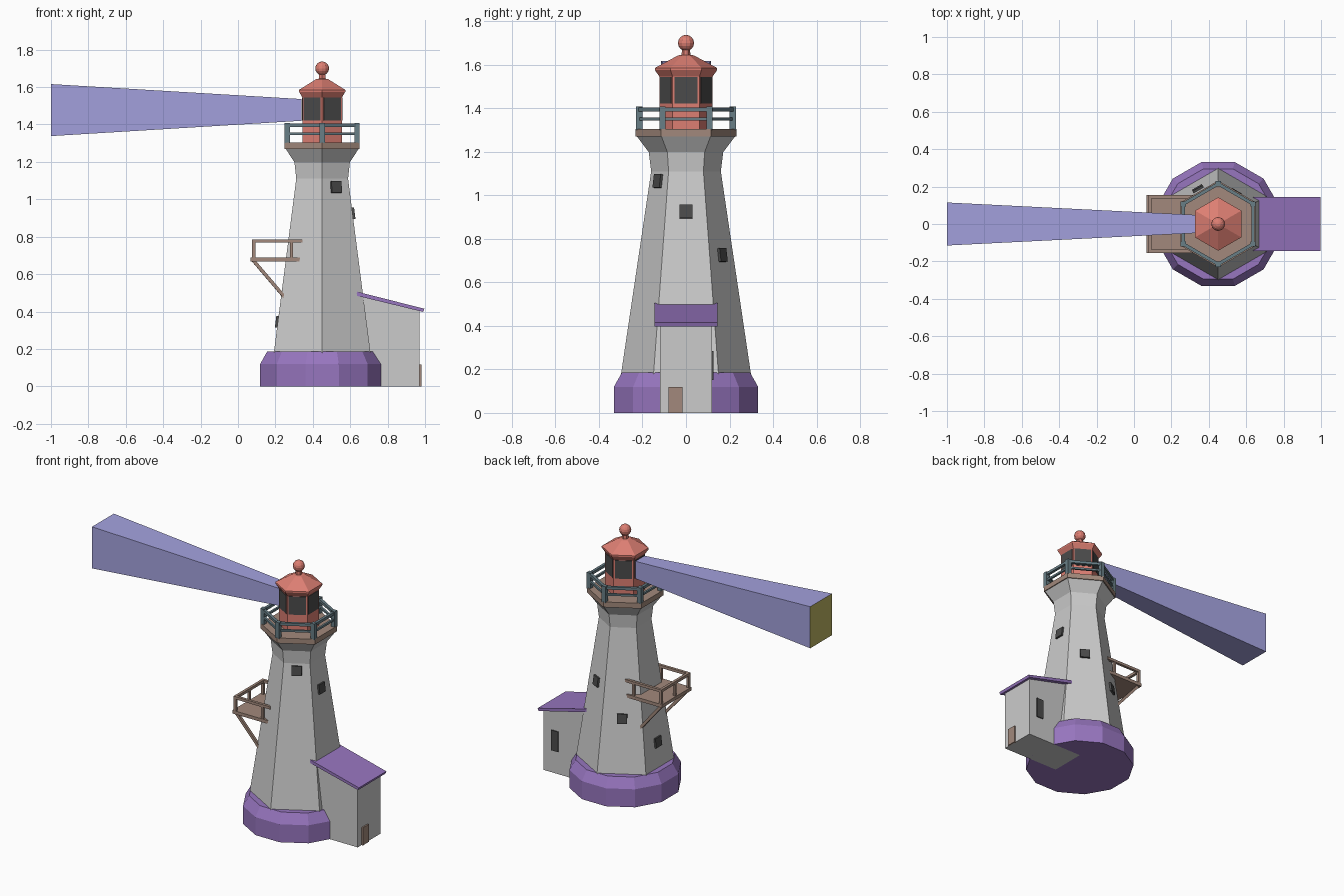
import bpy, bmesh
from math import cos, sin, pi, radians, atan
from mathutils import Vector, Matrix

if "Cube" in bpy.data.objects:
    bpy.data.objects.remove(bpy.data.objects["Cube"])

CX = 0.45  # tower axis


def material(name, rgb):
    m = bpy.data.materials.new(name)
    m.diffuse_color = (*rgb, 1)
    m.use_nodes = True
    m.node_tree.nodes["Principled BSDF"].inputs["Base Color"].default_value = m.diffuse_color
    return m


PURPLE = material("purple", (0.31, 0.18, 0.52))
RED = material("red", (0.72, 0.21, 0.17))
BROWN = material("brown", (0.36, 0.25, 0.20))
BLACK = material("black", (0.07, 0.07, 0.07))
TEAL = material("dark_teal", (0.14, 0.21, 0.24))
BLUE = material("beam_blue", (0.37, 0.36, 0.73))
OLIVE = material("beam_end_olive", (0.50, 0.45, 0.12))


def finish(name, bm, mat=None):
    bmesh.ops.recalc_face_normals(bm, faces=bm.faces)
    me = bpy.data.meshes.new(name)
    bm.to_mesh(me)
    bm.free()
    ob = bpy.data.objects.new(name, me)
    bpy.context.collection.objects.link(ob)
    if mat:
        me.materials.append(mat)
    return ob


def loft(name, rings, mat=None):
    """Closed skin through rings of points."""
    bm = bmesh.new()
    vs = [[bm.verts.new(p) for p in ring] for ring in rings]
    n = len(vs[0])
    for a, b in zip(vs, vs[1:]):
        for i in range(n):
            j = (i + 1) % n
            bm.faces.new((a[i], a[j], b[j], b[i]))
    bm.faces.new(vs[0])
    bm.faces.new(vs[-1])
    return finish(name, bm, mat)


def lathe(name, profile, n, phase, mat=None):
    """n-sided turned shape on the tower axis, profile = (radius, z)."""
    ang = [radians(phase) + 2 * pi * i / n for i in range(n)]
    return loft(name, [[(CX + r * cos(a), r * sin(a), z) for a in ang] for r, z in profile], mat)


def prism(name, profile, y0, y1, mat=None):
    """x-z outline extruded along y."""
    return loft(name, [[(x, y, z) for x, z in profile] for y in (y0, y1)], mat)


def box(name, lo, hi, mat=None):
    return prism(name, [(lo[0], lo[2]), (hi[0], lo[2]), (hi[0], hi[2]), (lo[0], hi[2])], lo[1], hi[1], mat)


def bar(name, a, b, t, mat):
    """Square bar from a to b."""
    a, b = Vector(a), Vector(b)
    d = b - a
    bm = bmesh.new()
    bmesh.ops.create_cube(bm, size=1)
    rot = d.to_track_quat('Z', 'Y').to_matrix().to_4x4()
    bm.transform(Matrix.Translation((a + b) / 2) @ rot @ Matrix.Diagonal((t, t, d.length, 1)))
    return finish(name, bm, mat)


def panel(name, deg, dist, z, w, h, depth, tilt=0.0):
    """Dark pane lying on a tower face."""
    bm = bmesh.new()
    bmesh.ops.create_cube(bm, size=1)
    bm.transform(Matrix.Translation((CX, 0, 0)) @ Matrix.Rotation(radians(deg), 4, 'Z')
                 @ Matrix.Translation((dist, 0, z)) @ Matrix.Rotation(-tilt, 4, 'Y')
                 @ Matrix.Diagonal((depth, w, h, 1)))
    return finish(name, bm, BLACK)


# Tower body, base and deck
lathe("tower", [(0.322, 0.02), (0.160, 1.11), (0.171, 1.198), (0.226, 1.271)], 6, 30)
lathe("base", [(0.343, 0), (0.343, 0.12), (0.305, 0.185)], 12, 15, PURPLE)
lathe("deck", [(0.232, 1.27), (0.232, 1.305)], 6, 30, BROWN)

# Spiral of tower windows
for i, (deg, z) in enumerate([(-60, 1.065), (0, 0.925), (60, 0.725), (120, 0.535), (180, 0.345)]):
    a = (0.160 + 0.1486 * (1.11 - z)) * cos(pi / 6)
    panel(f"tower_window_{i}", deg, a, z, 0.062, 0.062, 0.024, atan(0.1287))

# Lantern room with panes, roof and ball finial
lathe("lantern_room", [(0.122, 1.30), (0.122, 1.56)], 6, 30, RED)
for i in range(6):
    panel(f"lantern_pane_{i}", 60 * i, 0.105, 1.482, 0.104, 0.122, 0.008)
lathe("lantern_roof", [(0.122, 1.545), (0.143, 1.575), (0.143, 1.585), (0.036, 1.643),
                       (0.020, 1.645), (0.018, 1.69)], 6, 30, RED)
bm = bmesh.new()
bmesh.ops.create_uvsphere(bm, u_segments=12, v_segments=8, radius=0.037)
bm.transform(Matrix.Translation((CX, 0, 1.70)))
finish("ball_finial", bm, RED)

# Deck railing
corners = [(CX + 0.215 * cos(radians(30 + 60 * i)), 0.215 * sin(radians(30 + 60 * i))) for i in range(6)]
for i, p in enumerate(corners):
    q = corners[(i + 1) % 6]
    bar(f"deck_post_{i}", (*p, 1.30), (*p, 1.408), 0.028, TEAL)
    bar(f"deck_top_rail_{i}", (*p, 1.395), (*q, 1.395), 0.018, TEAL)
    bar(f"deck_lower_rail_{i}", (*p, 1.35), (*q, 1.35), 0.013, TEAL)

# Light beam with differently coloured far end
beam = loft("light_beam", [[(x, sy * w, z + sz * h) for sy, sz in ((-1, -1), (1, -1), (1, 1), (-1, 1))]
                           for x, w, z, h in ((0.34, 0.048, 1.478, 0.058), (-1, 0.115, 1.477, 0.139))], BLUE)
beam.data.materials.append(OLIVE)
for f in beam.data.polygons:
    if f.center.x < -0.99:
        f.material_index = 1

# Shed with lean-to roof, door and side window
prism("shed", [(0.55, 0), (0.97, 0), (0.97, 0.408), (0.64, 0.485), (0.55, 0.485)], -0.12, 0.12)
prism("shed_roof", [(0.632, 0.485), (0.99, 0.398), (0.996, 0.415), (0.637, 0.506)], -0.145, 0.145, PURPLE)
box("shed_door", (0.96, -0.08, 0), (0.98, -0.017, 0.118), BROWN)
box("shed_window", (0.86, 0.11, 0.15), (0.91, 0.127, 0.285), BLACK)

# Balcony on the far side from the shed
box("balcony_floor", (0.068, -0.155, 0.668), (0.335, 0.155, 0.69), BROWN)
for name, s in (("front", -1), ("back", 1)):
    y = s * 0.145
    bar(f"balcony_{name}_rail", (0.075, y, 0.777), (0.345, y, 0.777), 0.018, BROWN)
    bar(f"balcony_{name}_corner_post", (0.084, y, 0.68), (0.084, y, 0.78), 0.018, BROWN)
    bar(f"balcony_{name}_inner_post", (0.285, y, 0.68), (0.285, y, 0.78), 0.016, BROWN)
    bar(f"balcony_{name}_strut", (0.08, s * 0.135, 0.675), (0.255, s * 0.125, 0.47), 0.018, BROWN)
bar("balcony_end_rail", (0.084, -0.145, 0.777), (0.084, 0.145, 0.777), 0.018, BROWN)
bar("balcony_end_post", (0.084, 0, 0.68), (0.084, 0, 0.777), 0.016, BROWN)
